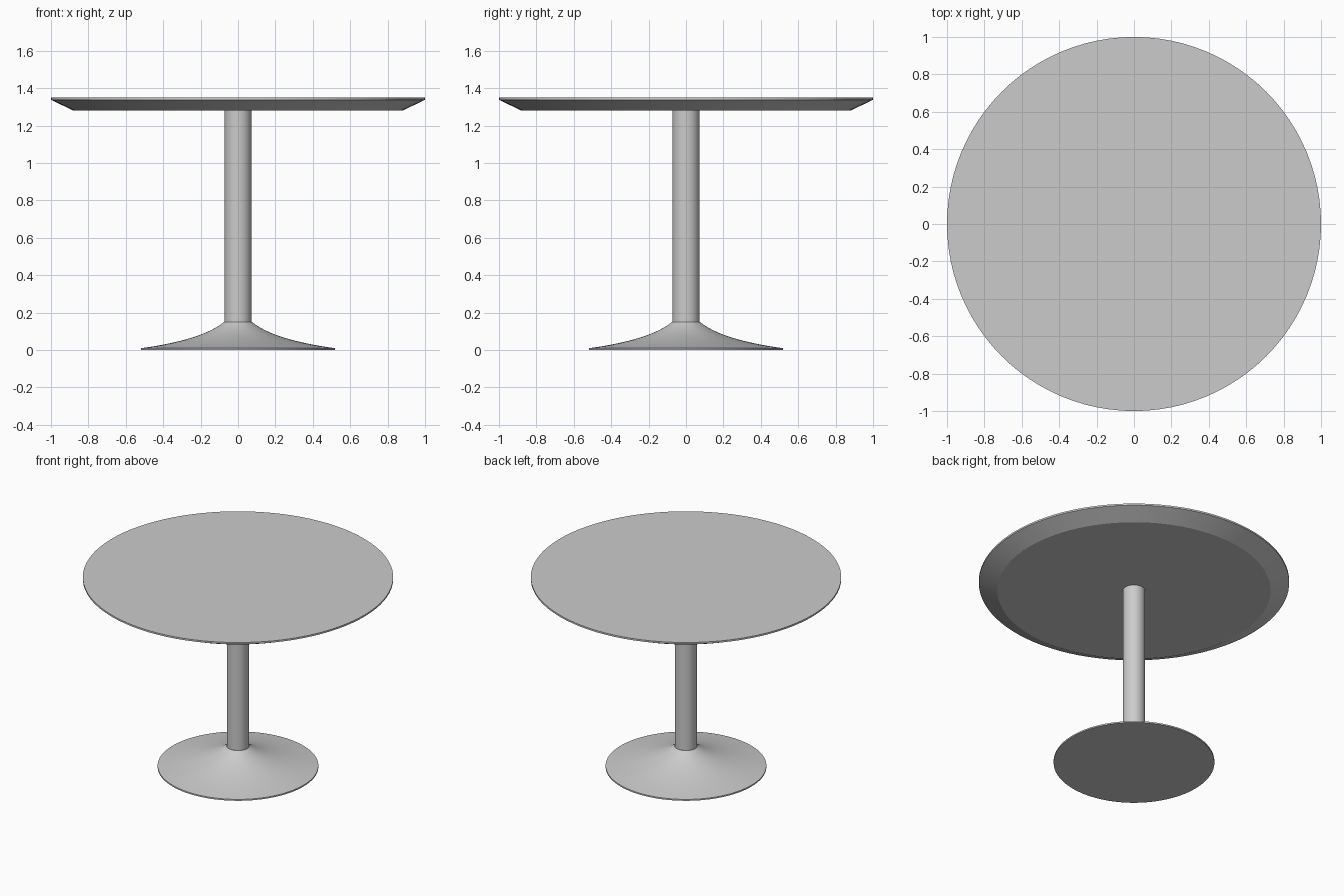
import bpy, bmesh
from math import cos, sin, tau, radians

if "Cube" in bpy.data.objects:
    bpy.data.objects.remove(bpy.data.objects["Cube"])

SEGMENTS = 96


def lathe(name, profile):
    """Revolve (radius, z) points, listed bottom to top, and cap both ends."""
    bm = bmesh.new()
    rings = [[bm.verts.new((r * cos(tau * i / SEGMENTS), r * sin(tau * i / SEGMENTS), z))
              for i in range(SEGMENTS)] for r, z in profile]
    for low, high in zip(rings, rings[1:]):
        for i in range(SEGMENTS):
            j = (i + 1) % SEGMENTS
            bm.faces.new((low[i], low[j], high[j], high[i]))
    bm.faces.new(rings[0][::-1])
    bm.faces.new(rings[-1])
    mesh = bpy.data.meshes.new(name)
    bm.to_mesh(mesh)
    bm.free()
    obj = bpy.data.objects.new(name, mesh)
    bpy.context.collection.objects.link(obj)
    bpy.ops.object.select_all(action='DESELECT')
    obj.select_set(True)
    bpy.context.view_layer.objects.active = obj
    bpy.ops.object.shade_smooth_by_angle(angle=radians(25))
    return obj


def curve(a, b, c, steps):
    """Quadratic curve from a to c, pulled towards b."""
    ts = [i / steps for i in range(steps + 1)]
    return [tuple((1 - t) ** 2 * p + 2 * t * (1 - t) * q + t * t * s
                  for p, q, s in zip(a, b, c)) for t in ts]


# Flared trumpet foot with a thin rim
lathe("base", [(0.518, 0.0)] + curve((0.518, 0.01), (0.19, 0.055), (0.075, 0.15), 16))

# Round column
lathe("column", [(0.072, 0.15), (0.072, 1.28)])

# Round top with bevelled underside and thin vertical edge
lathe("table_top", [(0.88, 1.28), (1.0, 1.338), (1.0, 1.35)])
